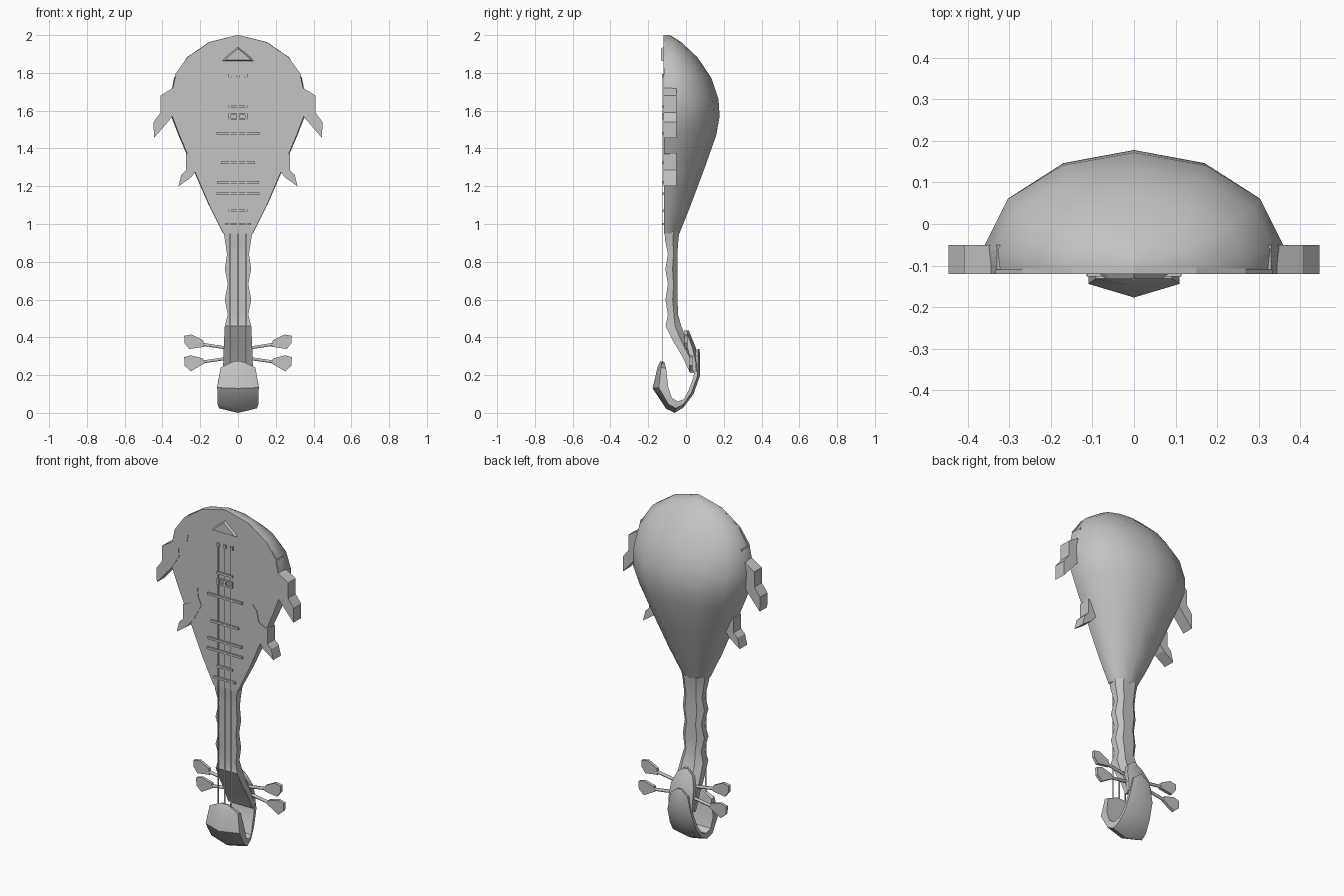
import bpy, bmesh, math
from mathutils import Vector

cube = bpy.data.objects.get("Cube")
if cube:
    bpy.data.objects.remove(cube, do_unlink=True)

grey = bpy.data.materials.new("plain_grey")
grey.use_nodes = True
colour = (0.55, 0.55, 0.55, 1)
grey.diffuse_color = colour
grey.node_tree.nodes["Principled BSDF"].inputs["Base Color"].default_value = colour


def finish(name, bm, smooth=None):
    bmesh.ops.recalc_face_normals(bm, faces=bm.faces)
    mesh = bpy.data.meshes.new(name)
    bm.to_mesh(mesh)
    bm.free()
    mesh.materials.append(grey)
    obj = bpy.data.objects.new(name, mesh)
    bpy.context.collection.objects.link(obj)
    if smooth:
        bpy.ops.object.select_all(action="DESELECT")
        obj.select_set(True)
        bpy.context.view_layer.objects.active = obj
        bpy.ops.object.shade_smooth_by_angle(angle=math.radians(smooth))
    return obj


def loft(name, rings, smooth=40):
    """Skin closed rings of equal length and cap both ends."""
    bm = bmesh.new()
    loops = [[bm.verts.new(p) for p in ring] for ring in rings]
    for a, b in zip(loops, loops[1:]):
        for i in range(len(a)):
            j = (i + 1) % len(a)
            bm.faces.new((a[i], a[j], b[j], b[i]))
    bm.faces.new(loops[0])
    bm.faces.new(loops[-1])
    return finish(name, bm, smooth)


def slab(name, outline, front, back):
    """Extrude an (x, z) outline between two depths."""
    return loft(name, [[(x, y, z) for x, z in outline] for y in (front, back)], None)


def bar(name, half, z, height, front, back, x=0):
    return slab(name, [(x - half, z - height / 2), (x + half, z - height / 2),
                       (x + half, z + height / 2), (x - half, z + height / 2)], front, back)


def mirrored(points):
    return [(-x, z) for x, z in points]


def band(name, stations):
    """Ridged strap: half width, outer (y, z), inner (y, z) per station."""
    rings = []
    for w, yo, zo, yi, zi in stations:
        ye, ze = yo + (yi - yo) * 0.4, zo + (zi - zo) * 0.4
        rings.append([(-w, ye, ze), (0, yo, zo), (w, ye, ze), (w, yi, zi), (-w, yi, zi)])
    return loft(name, rings, 32)


# Rounded bowl: height, half width, depth of the back
bowl = [(2.0, .004, -.085), (1.963, .153, -.025), (1.883, .27, .06), (1.772, .339, .135),
        (1.66, .36, .172), (1.57, .354, .178), (1.47, .315, .16), (1.3, .242, .1),
        (1.1, .155, .025), (.95, .08, -.035)]
arc = [(.985, 0), (1, .2), (.845, .6), (.48, .89)]
section = arc + [(0, 1)] + mirrored(arc[::-1])
FRONT = -.107
loft("bowl_back", [[(w * u, FRONT + (back - FRONT) * v, z) for u, v in section]
                   for z, w, back in bowl])

# Flat soundboard
side = [(w * .985, z) for z, w, _ in bowl]
slab("soundboard", side + mirrored(side[::-1]), -.117, FRONT)

# Scalloped top cover and the leaf ornaments at the rim
scallop = [(.24, 1.79), (.14, 1.83), (.055, 1.805), (.04, 1.78), (.015, 1.787)]
rim = [(.004, 2.0), (.151, 1.963), (.268, 1.883), (.334, 1.79)]
cover = rim + scallop
slab("top_cover", cover + mirrored(cover[::-1]), -.12, -.11)
upper_leaf = [(.33, 1.79), (.345, 1.72), (.41, 1.68), (.41, 1.59), (.447, 1.54), (.445, 1.455),
              (.35, 1.565), (.3, 1.645), (.305, 1.7), (.25, 1.74), (.24, 1.79)]
lower_leaf = [(.315, 1.2), (.3, 1.26), (.275, 1.285), (.275, 1.37), (.22, 1.395), (.205, 1.46),
              (.18, 1.49), (.175, 1.44), (.155, 1.395), (.2, 1.31), (.25, 1.245)]
for label, leaf in (("upper_leaf", upper_leaf), ("lower_leaf", lower_leaf)):
    slab(label + "_left", leaf, -.12, -.05)
    slab(label + "_right", mirrored(leaf), -.12, -.05)

# Bevelled triangular ornament
triangle = [(-.085, 1.862), (.085, 1.862), (.07, 1.88), (0, 1.938), (-.07, 1.88)]
loft("triangle_ornament", [[(x, -.118, z) for x, z in triangle],
                           [(x * .8, -.133, 1.89 + (z - 1.89) * .8) for x, z in triangle]], None)

# Frets, bridge and strings
frets = [(1.62, .05), (1.48, .113), (1.325, .09), (1.22, .11), (1.16, .115), (1.07, .05), (1.0, .07)]
for i, (z, half) in enumerate(frets):
    bar(f"fret_{i + 1}", half, z, .013, -.127, -.115)
for z in (1.583, 1.557):
    bar("bridge_bar", .05, z, .01, -.127, -.115)
for x in (-.043, 0, .043):
    bar("string", .004, 1.02, 1.54, -.124, -.122, x)
    bar("string_anchor", .008, 1.785, .02, -.126, -.115, x)
    bar("bridge_post", .007, 1.57, .036, -.128, -.115, x)

# Wavy neck bending backwards: height, half width, front, back
neck = [(.96, .076, -.113, -.035), (.92, .07, -.112, -.04), (.84, .058, -.096, -.046),
        (.76, .07, -.109, -.046), (.68, .054, -.096, -.046), (.6, .07, -.109, -.045),
        (.52, .054, -.096, -.042), (.46, .07, -.108, -.025), (.38, .074, -.068, .005),
        (.3, .077, -.02, .04), (.21, .08, .022, .055)]
loft("neck", [[(-w, f, z), (w, f, z), (w, f + (b - f) * .6, z), (w * .55, b, z),
               (-w * .55, b, z), (-w, f + (b - f) * .6, z)] for z, w, f, b in neck], 35)

# Back shell and curled head
band("back_shell", [(.012, .015, .437, -.01, .435), (.05, .025, .41, -.01, .4),
                    (.074, .052, .345, .01, .335), (.078, .066, .27, .03, .26),
                    (.078, .066, .22, .035, .22)])
band("curled_head", [(.012, .07, .338, .053, .335), (.055, .075, .305, .05, .3),
                     (.078, .075, .2, .04, .19), (.085, .04, .1, .012, .115),
                     (.095, -.015, .027, -.012, .072), (.1, -.06, 0, -.045, .06),
                     (.108, -.105, .022, -.075, .08), (.11, -.177, .13, -.095, .14),
                     (.092, -.15, .245, -.105, .235), (.02, -.135, .275, -.115, .27)])

# Tuning pegs: paddle outline, shaft start and end heights, depth
upper_paddle = [(.178, .35), (.185, .385), (.245, .415), (.285, .408), (.283, .37), (.258, .338)]
lower_paddle = [(.178, .262), (.185, .288), (.25, .305), (.285, .295), (.283, .25), (.25, .22)]
for label, paddle, z0, z1, y in (("upper_peg", upper_paddle, .345, .365, .0),
                                 ("lower_peg", lower_paddle, .287, .268, .026)):
    for sx, word in ((1, "left"), (-1, "right")):
        slab(f"{label}_paddle_{word}", [(x * sx, z) for x, z in paddle], y - .009, y + .009)
        ring = [Vector((0, math.cos(a), math.sin(a))) * .009
                for a in (math.tau * i / 6 for i in range(6))]
        loft(f"{label}_shaft_{word}", [[p + Vector((sx * x, y, z)) for p in ring]
                                       for x, z in ((.03, z0 - (z1 - z0) * .3), (.2, z1))], 65)
